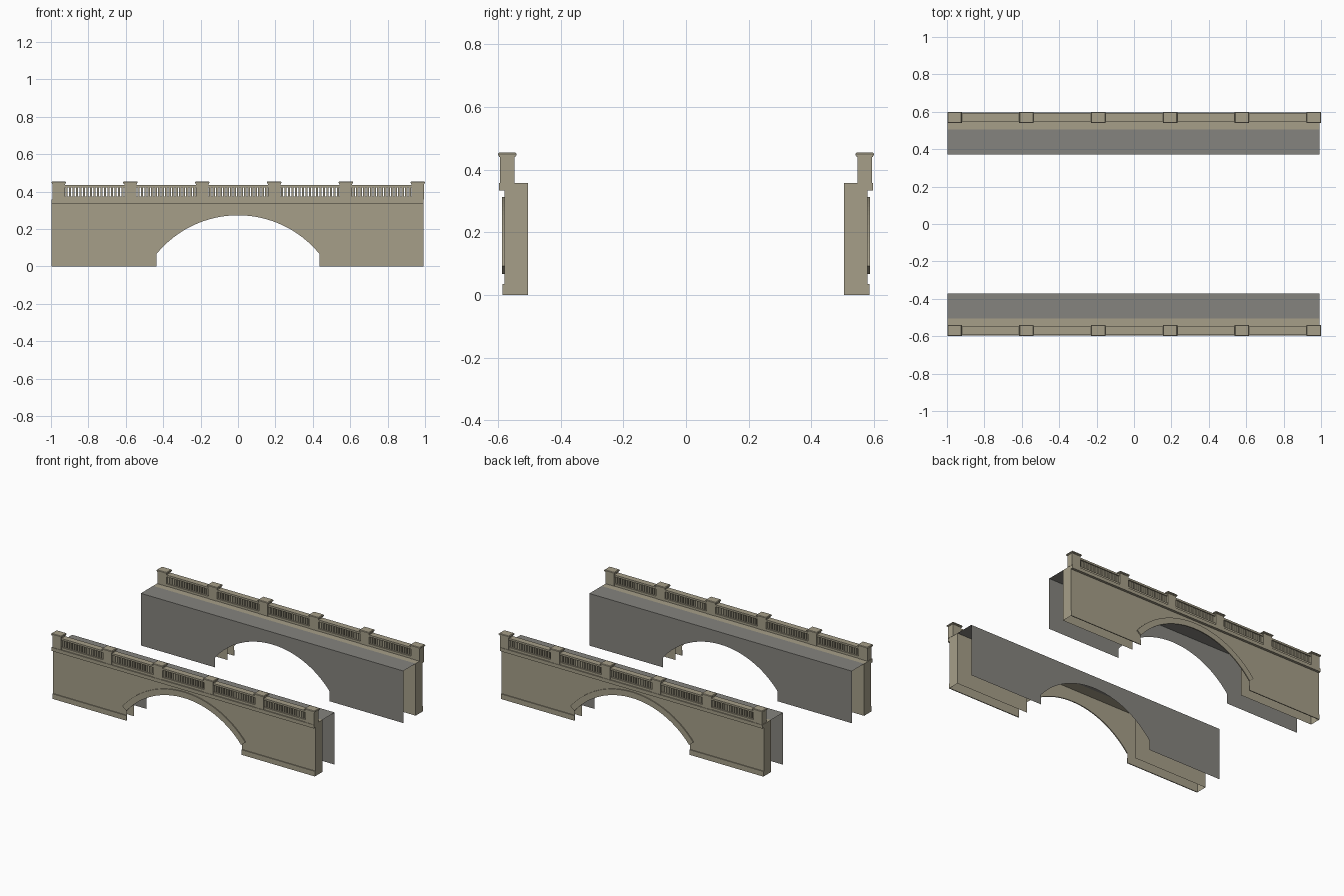
import bpy, bmesh, math
from mathutils import Vector

cube = bpy.data.objects.get("Cube")
if cube:
    bpy.data.objects.remove(cube, do_unlink=True)


def material(name, rgb):
    m = bpy.data.materials.new(name)
    m.use_nodes = True
    m.diffuse_color = (*rgb, 1)
    bsdf = next(n for n in m.node_tree.nodes if n.type == 'BSDF_PRINCIPLED')
    bsdf.inputs["Base Color"].default_value = (*rgb, 1)
    bsdf.inputs["Roughness"].default_value = 0.9
    return m


STONE = material("sandstone", (0.38, 0.345, 0.25))
GREY = material("grey_concrete", (0.235, 0.23, 0.21))

# Main dimensions
X0, X1 = -0.997, 0.993
SPAN, SPRING, CROWN = 0.435, 0.067, 0.273
RISE = CROWN - SPRING
RADIUS = (SPAN ** 2 + RISE ** 2) / (2 * RISE)
CENTRE_Z = CROWN - RADIUS
HALF_ANGLE = math.asin(SPAN / RADIUS)
DECK = 0.357
SEGMENTS = 32
INNER, OUTER, PLATE = 0.505, 0.58, 0.372


def arc(radius):
    """Arch points as (x, z), from left to right."""
    angles = [HALF_ANGLE * (2 * i / SEGMENTS - 1) for i in range(SEGMENTS + 1)]
    return [(radius * math.sin(a), CENTRE_Z + radius * math.cos(a)) for a in angles]


def finish(bm, name, mat):
    mesh = bpy.data.meshes.new(name)
    bm.to_mesh(mesh)
    bm.free()
    mesh.materials.append(mat)
    ob = bpy.data.objects.new(name, mesh)
    bpy.context.collection.objects.link(ob)


def add_sheet(bm, points, normal):
    """Single flat face turned towards the given normal."""
    face = bm.faces.new([bm.verts.new(p) for p in points])
    face.normal_update()
    if face.normal.dot(Vector(normal)) < 0:
        face.normal_flip()


def upright(x0, x1, y):
    return [(x0, y, 0), (x1, y, 0), (x1, y, DECK), (x0, y, DECK)]


def add_box(bm, x0, x1, y0, y1, z0, z1, taper=1.0):
    size = Vector((x1 - x0, abs(y1 - y0), z1 - z0))
    mid = Vector((x0 + x1, y0 + y1, z0 + z1)) / 2
    for v in bmesh.ops.create_cube(bm, size=1)["verts"]:
        k = taper if v.co.z > 0 else 1
        v.co = Vector((v.co.x * size.x * k, v.co.y * size.y * k, v.co.z * size.z)) + mid


def open_back(bm):
    """Remove the faces that lie against the outer wall."""
    hidden = [f for f in bm.faces if all(abs(abs(v.co.y) - OUTER) < 1e-4 for v in f.verts)]
    bmesh.ops.delete(bm, geom=hidden, context='FACES')


def build_side(s, label):
    outline = [(X0, 0), (-SPAN, 0), *arc(RADIUS), (SPAN, 0), (X1, 0), (X1, DECK), (X0, DECK)]

    # Hollow masonry wall: arched face, end caps, top and two inner panels
    bm = bmesh.new()
    add_sheet(bm, [(x, s * OUTER, z) for x, z in outline], (0, s, 0))
    for x, side in ((X0, -1), (X1, 1)):
        add_sheet(bm, [(x, s * INNER, 0), (x, s * OUTER, 0),
                       (x, s * OUTER, DECK), (x, s * INNER, DECK)], (side, 0, 0))
        add_sheet(bm, upright(x, side * SPAN, s * INNER), (0, -s, 0))
    add_sheet(bm, [(X0, s * INNER, DECK), (X1, s * INNER, DECK),
                   (X1, s * OUTER, DECK), (X0, s * OUTER, DECK)], (0, 0, 1))
    finish(bm, label + "_stone_wall", STONE)

    # Raised ring around the arch
    bm = bmesh.new()
    ring = arc(RADIUS) + arc(RADIUS + 0.04)[::-1]
    face = bm.faces.new([bm.verts.new((x, s * OUTER, z)) for x, z in ring])
    moved = bmesh.ops.extrude_face_region(bm, geom=[face])["geom"]
    verts = [v for v in moved if isinstance(v, bmesh.types.BMVert)]
    bmesh.ops.translate(bm, verts=verts, vec=(0, s * 0.007, 0))
    bmesh.ops.recalc_face_normals(bm, faces=bm.faces[:])
    open_back(bm)
    finish(bm, label + "_arch_ring", STONE)

    # Plinth strips and the ledge below the balustrade
    bm = bmesh.new()
    for a, b in ((X0, -SPAN), (SPAN, X1)):
        add_box(bm, a, b, s * 0.586, s * OUTER, 0, 0.035)
    open_back(bm)
    finish(bm, label + "_plinth", STONE)
    bm = bmesh.new()
    add_box(bm, X0, X1, s * 0.597, s * OUTER, 0.333, DECK)
    open_back(bm)
    finish(bm, label + "_ledge", STONE)

    # Thin inner plate and deck strip, open at the ends and below
    bm = bmesh.new()
    add_sheet(bm, [(x, s * PLATE, z) for x, z in outline], (0, -s, 0))
    add_sheet(bm, [(X0, s * INNER, DECK), (X1, s * INNER, DECK),
                   (X1, s * PLATE, DECK), (X0, s * PLATE, DECK)], (0, 0, 1))
    finish(bm, label + "_inner_shell", GREY)

    # Piers with stepped caps
    pier_x = [-0.959 + 0.384 * i for i in range(6)]
    piers, caps = bmesh.new(), bmesh.new()
    for x in pier_x:
        add_box(piers, x - 0.033, x + 0.033, s * 0.594, s * 0.547, DECK, 0.44)
        add_box(caps, x - 0.036, x + 0.036, s * 0.597, s * 0.544, 0.44, 0.445)
        add_box(caps, x - 0.039, x + 0.039, s * 0.6, s * 0.541, 0.445, 0.45)
        add_box(caps, x - 0.039, x + 0.039, s * 0.6, s * 0.541, 0.45, 0.454, 0.9)
    finish(piers, label + "_piers", STONE)
    finish(caps, label + "_pier_caps", STONE)

    # Rails and square balusters between the piers
    rails, posts = bmesh.new(), bmesh.new()
    for a, b in zip(pier_x, pier_x[1:]):
        left, right = a + 0.033, b - 0.033
        add_box(rails, left, right, s * 0.59, s * 0.549, DECK, 0.373)
        add_box(rails, left, right, s * 0.59, s * 0.549, 0.421, 0.434)
        count = 17
        step = (right - left) / count
        for i in range(count):
            x = left + step * (i + 0.5)
            add_box(posts, x - 0.006, x + 0.006, s * 0.582, s * 0.557, 0.373, 0.421)
    finish(rails, label + "_rails", STONE)
    finish(posts, label + "_balusters", STONE)


build_side(-1, "front")
build_side(1, "back")
